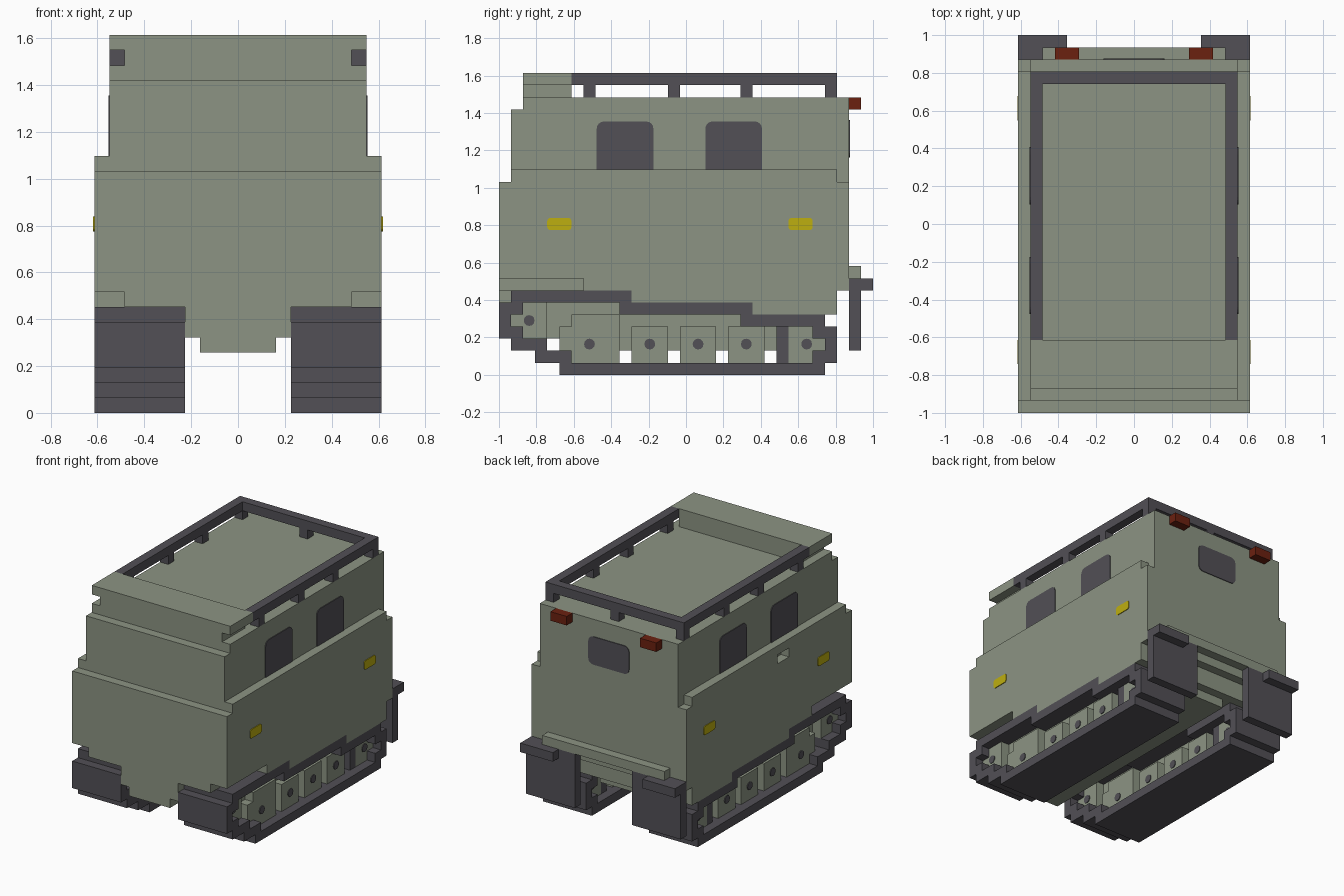
import bpy
import bmesh
import math
from mathutils import Vector

if "Cube" in bpy.data.objects:
    bpy.data.objects.remove(bpy.data.objects["Cube"])

U = 2 / 31        # block size; all sizes below are in blocks
MID_Y = 15.5      # y is counted from the nose


def material(name, color):
    m = bpy.data.materials.new(name)
    m.use_nodes = True
    m.diffuse_color = (*color, 1)
    m.node_tree.nodes["Principled BSDF"].inputs["Base Color"].default_value = (*color, 1)
    return m


GREEN = material("sage_green", (0.262, 0.296, 0.227))
DARK = material("dark_grey", (0.084, 0.080, 0.093))
RED = material("tail_red", (0.147, 0.015, 0.005))
YELLOW = material("marker_yellow", (0.515, 0.429, 0.005))


def rect(a0, a1, b0, b1):
    return [(a0, b0), (a1, b0), (a1, b1), (a0, b1)]


def rounded(a0, a1, b0, b1, r, steps=4):
    pts = []
    corners = [(a1 - r, b1 - r), (a0 + r, b1 - r), (a0 + r, b0 + r), (a1 - r, b0 + r)]
    for i, (a, b) in enumerate(corners):
        for s in range(steps + 1):
            t = math.pi / 2 * (i + s / steps)
            pts.append((a + r * math.cos(t), b + r * math.sin(t)))
    return pts


def build(name, mat, prisms, axis="x", mirror=False):
    """Each prism is (outline, low, high), pushed along the axis."""
    bm = bmesh.new()
    for outline, lo, hi in prisms:
        def place(p, d):
            x, y, z = (d, p[0], p[1]) if axis == "x" else (p[0], d, p[1])
            return Vector((x, y - MID_Y, z)) * U
        base = bm.faces.new([bm.verts.new(place(p, lo)) for p in outline])
        out = bmesh.ops.extrude_face_region(bm, geom=[base])
        moved = [v for v in out["geom"] if isinstance(v, bmesh.types.BMVert)]
        shift = place(outline[0], hi) - place(outline[0], lo)
        bmesh.ops.translate(bm, verts=moved, vec=shift)
    bmesh.ops.recalc_face_normals(bm, faces=bm.faces)
    me = bpy.data.meshes.new(name)
    bm.to_mesh(me)
    bm.free()
    me.materials.append(mat)
    ob = bpy.data.objects.new(name, me)
    bpy.context.collection.objects.link(ob)
    if mirror:
        ob.modifiers.new("Mirror", "MIRROR").use_mirror_merge = False
    return ob


# Lower body: stepped side profile with the front arch cut away
lower = build("lower_body", GREEN, [([
    (0, 8), (7, 8), (7, 7), (11, 7), (11, 6), (21, 6), (21, 5), (28, 5), (28, 7),
    (29, 7), (29, 16), (28, 16), (28, 17), (1, 17), (1, 16), (0, 16)], -9.5, 9.5)])

# Recessed filler pocket on one side
cutter = build("pocket_cutter", GREEN, [(rect(11, 13, 15, 16), -10, -8.5)])
cutter.hide_render = True
cut = lower.modifiers.new("Pocket", "BOOLEAN")
cut.operation = "DIFFERENCE"
cut.object = cutter
bpy.context.view_layer.objects.active = lower
bpy.ops.object.modifier_apply(modifier=cut.name)
bpy.data.objects.remove(cutter)

# Cabin and hull
build("upper_body", GREEN, [([(1, 16), (29, 16), (29, 23), (2, 23), (2, 22), (1, 22)], -8.5, 8.5)])
build("roof_riser", GREEN, [(rect(2, 6, 23, 24), -7.5, 7.5)])
build("roof_visor", GREEN, [(rect(2, 6, 24, 25), -8.5, 8.5)])
build("nose_core", GREEN, [(rect(0, 7, 7, 8), -7.5, 7.5)])
build("belly", GREEN, [(rect(0, 28, 5, 7), -3.5, 3.5)])
build("keel", GREEN, [(rect(0, 27, 4, 5), -2.5, 2.5)])
build("rear_bumper", GREEN, [(rect(29, 30, 8, 9), -7.5, 7.5)])

# Roof rack
build("rack_side_rail", DARK, [(rect(6, 28, 24, 25), 7.5, 8.5)], mirror=True)
build("rack_back_rail", DARK, [(rect(27, 28, 24, 25), -7.5, 7.5)])
build("rack_side_posts", DARK,
      [(rect(y, y + 1, 23, 24), 7.5, 8.5) for y in (7, 14, 20, 27)], mirror=True)
build("rack_back_post", DARK, [(rect(27, 28, 23, 24), -0.5, 0.5)])

# Windows and lights
T = 0.08
build("side_windows", DARK,
      [(rounded(y, y + 4.7, 16, 21, 0.6), 8.4, 8.5 + T) for y in (8.1, 17.1)], mirror=True)
build("back_window", DARK, [(rounded(-2.5, 2.5, 18, 21.1, 0.6), 28.9, 29 + T)], axis="y")
build("side_markers", YELLOW,
      [(rounded(y, y + 2, 12, 13, 0.25), 9.4, 9.5 + T) for y in (4, 24)], mirror=True)
build("tail_light", RED, [(rect(29, 30, 22, 23), 4.5, 6.5)], mirror=True)

# Mud flaps
build("mud_flap", DARK, [(rect(29, 30, 2, 8), 3.5, 9.5)], mirror=True)
build("mud_flap_lip", DARK, [(rect(30, 31, 7, 8), 5.5, 9.5)], mirror=True)

# Tracks: stepped band, wheels, inner beam and hubs
band = [(1, 11, 6, 7), (10, 21, 5, 6), (20, 27, 4, 5), (26, 28, 3, 4), (27, 28, 2, 3),
        (26, 28, 1, 2), (5, 27, 0, 1), (3, 6, 1, 2), (1, 4, 2, 3), (0, 2, 3, 4),
        (0, 1, 4, 5), (0, 2, 5, 6)]
build("track_band", DARK, [(rect(*b), 3.5, 9.5) for b in band], mirror=True)

wheels = [(2, 4, 3, 6), (1, 2, 4, 5), (6, 10, 1, 5), (5, 6, 2, 4),
          (24, 26, 1, 4), (26, 27, 2, 3)]
wheels += [(y, y + 3, 1, 4) for y in (11, 15, 19)]
build("track_wheels", GREEN, [(rect(*w), 4.5, 8.5) for w in wheels], mirror=True)

beam = [(4, 10, 3, 6), (10, 20, 2, 5), (20, 23, 2, 4)]
build("track_beam", GREEN, [(rect(*b), 5.5, 7.5) for b in beam], mirror=True)
build("track_strut", DARK, [(rect(23, 24, 1, 4), 4.5, 8.5)], mirror=True)

hubs = [(2.5, 4.5)] + [(y, 2.55) for y in (7.5, 12.5, 16.5, 20.5, 25.5)]
build("wheel_hubs", DARK,
      [(rounded(y - 0.45, y + 0.45, z - 0.45, z + 0.45, 0.449, 3), 4.5 - T, 8.5 + T)
       for y, z in hubs], mirror=True)
